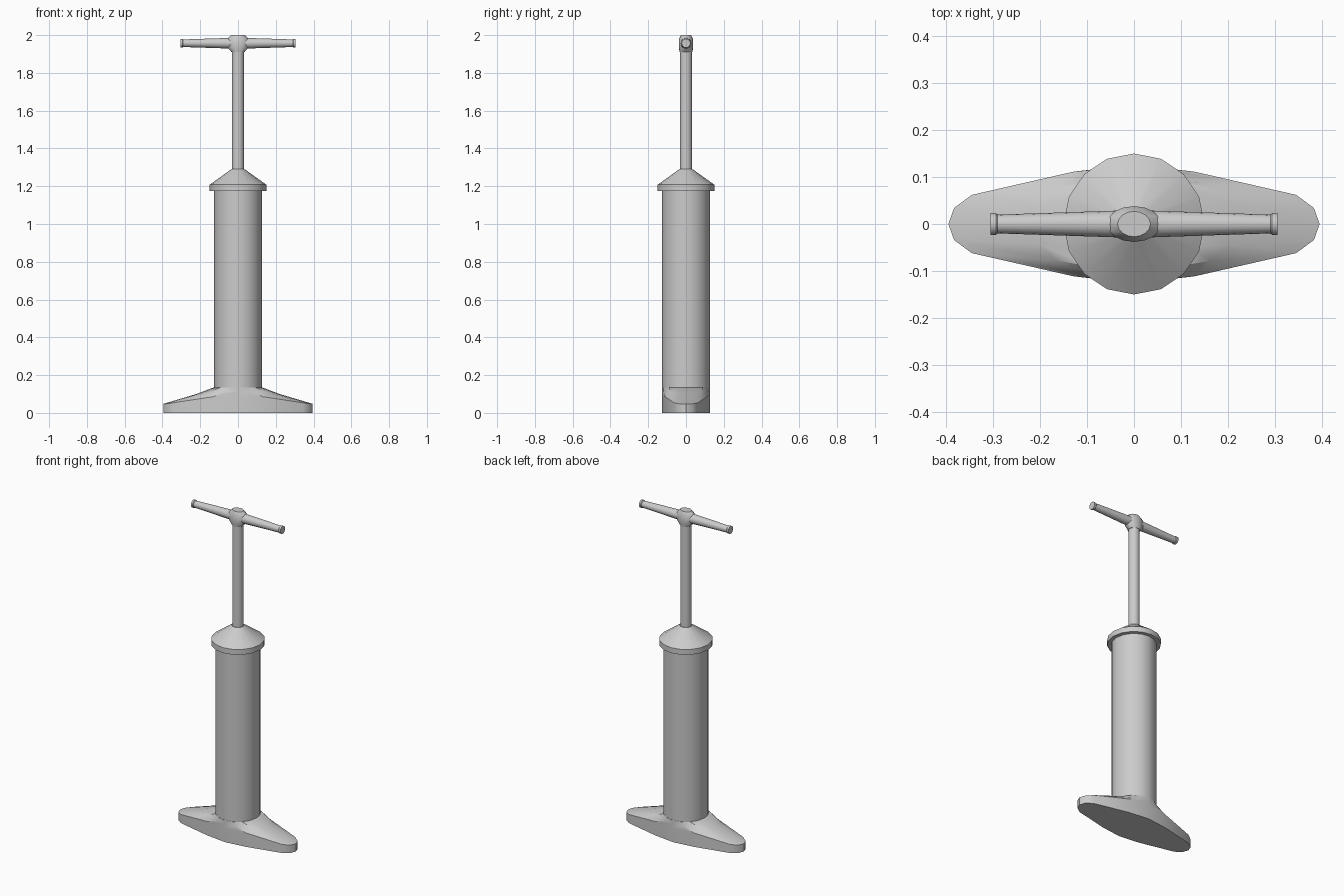
import bpy, bmesh, math

if "Cube" in bpy.data.objects:
    bpy.data.objects.remove(bpy.data.objects["Cube"])

N = 16


def loft(name, rings, angle=35):
    """Skin a stack of equal-length point rings and cap both ends."""
    bm = bmesh.new()
    vs = [[bm.verts.new(p) for p in r] for r in rings]
    n = len(rings[0])
    for a, b in zip(vs, vs[1:]):
        for i in range(n):
            j = (i + 1) % n
            bm.faces.new((a[i], a[j], b[j], b[i]))
    bm.faces.new(vs[0][::-1])
    bm.faces.new(vs[-1])
    bmesh.ops.recalc_face_normals(bm, faces=bm.faces)
    me = bpy.data.meshes.new(name)
    bm.to_mesh(me)
    bm.free()
    ob = bpy.data.objects.new(name, me)
    bpy.context.collection.objects.link(ob)
    bpy.ops.object.select_all(action='DESELECT')
    ob.select_set(True)
    bpy.context.view_layer.objects.active = ob
    bpy.ops.object.shade_smooth_by_angle(angle=math.radians(angle))
    return ob


def ellipse(rx, ry, z):
    return [(rx * math.cos(t), ry * math.sin(t), z)
            for t in (2 * math.pi * i / N for i in range(N))]


def lathe(name, profile):
    return loft(name, [ellipse(r, r, z) for r, z in profile])


def four_way(quarter):
    """Mirror a quarter outline (from +x axis to +y axis) into a closed ring."""
    half = quarter + [(-x, y, z) for x, y, z in quarter[-2::-1]]
    return half + [(x, -y, z) for x, y, z in half[-2:0:-1]]


# foot base: flat foot plate blending up into the barrel
rim = [(.395, 0, .048), (.383, .034, .048), (.345, .062, .053),
       (.13, .111, .086), (0, .127, .086)]
shoulder = [(.22, 0, .10), (.203, .043, .102), (.165, .078, .106),
            (.063, .118, .112), (0, .127, .112)]
loft("foot_base", [four_way([(x, y, 0) for x, y, z in rim]), four_way(rim),
                   four_way(shoulder), ellipse(.128, .128, .135)])

# barrel, cap and piston rod
lathe("barrel", [(.127, .12), (.127, 1.18)])
lathe("barrel_cap", [(.15, 1.175), (.15, 1.208), (.035, 1.29)])
lathe("piston_rod", [(.032, 1.27), (.032, 1.93)])

# handle hub
loft("handle_hub", [ellipse(.034, .034, 1.91), ellipse(.058, .038, 1.935),
                    ellipse(.058, .038, 1.978), ellipse(.035, .027, 2.0)])

# tapered grips with small end flanges
for side, s in (("right", 1), ("left", -1)):
    prof = [(.02, .029), (.29, .020), (.294, .0235), (.305, .0235)]
    loft("grip_" + side, [[(s * x, y, z + 1.957) for y, z, _ in ellipse(r, r, 0)]
                          for x, r in prof])
